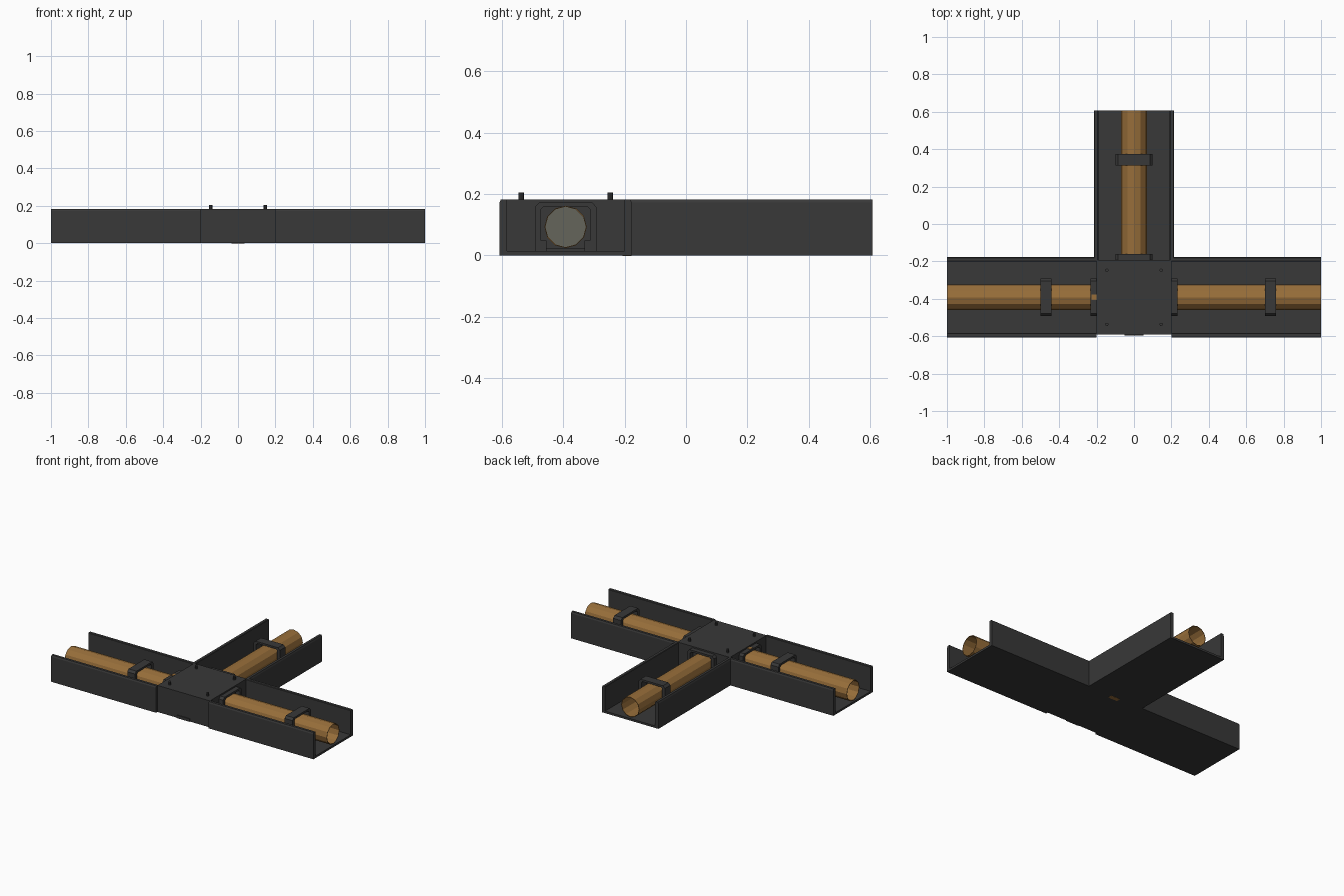
import bpy, bmesh, math
from mathutils import Matrix

if "Cube" in bpy.data.objects:
    bpy.data.objects.remove(bpy.data.objects["Cube"])

HUB_Y = -0.392
PIPE_Z = 0.093


def material(name, rgb):
    m = bpy.data.materials.new(name)
    m.diffuse_color = (*rgb, 1)
    m.use_nodes = True
    m.node_tree.nodes["Principled BSDF"].inputs["Base Color"].default_value = m.diffuse_color
    return m


DARK = material("dark_grey", (0.040, 0.040, 0.040))
GOLD = material("brass", (0.31, 0.155, 0.042))
GREY = material("pale_grey", (0.13, 0.13, 0.105))


def finish(bm, name, mat, matrix=Matrix()):
    bmesh.ops.recalc_face_normals(bm, faces=bm.faces)
    me = bpy.data.meshes.new(name)
    bm.to_mesh(me)
    bm.free()
    me.materials.append(mat)
    ob = bpy.data.objects.new(name, me)
    ob.matrix_world = matrix
    bpy.context.collection.objects.link(ob)
    return ob


def box(name, mat, x, y, z, matrix=Matrix()):
    bm = bmesh.new()
    bmesh.ops.create_cube(bm, size=1)
    for v in bm.verts:
        for i, (a, b) in enumerate((x, y, z)):
            v.co[i] = a + (v.co[i] + 0.5) * (b - a)
    return finish(bm, name, mat, matrix)


def extrude(name, mat, half, x0, x1, matrix):
    """Mirror a half profile of (y, z) points and extrude it along x."""
    pts = half + [(-y, z) for y, z in reversed(half)]
    bm = bmesh.new()
    a = [bm.verts.new((x0, y, z)) for y, z in pts]
    b = [bm.verts.new((x1, y, z)) for y, z in pts]
    n = len(half)
    for i in range(len(pts)):
        j = (i + 1) % len(pts)
        bm.faces.new((a[i], a[j], b[j], b[i]))
    # end caps as matching quads across the profile
    bmesh.ops.triangle_fill(bm, use_beauty=True, edges=[
        bm.edges.get((r[i], r[(i + 1) % len(pts)])) for r in (a,) for i in range(len(pts))])
    bmesh.ops.triangle_fill(bm, use_beauty=True, edges=[
        bm.edges.get((b[i], b[(i + 1) % len(pts)])) for i in range(len(pts))])
    return finish(bm, name, mat, matrix)


def tube(name, mat, x0, x1, r, wall, sides, matrix):
    """Open-ended faceted pipe along x."""
    bm = bmesh.new()
    rings = []
    for x, rad in ((x0, r), (x1, r), (x1, r - wall), (x0, r - wall)):
        rings.append([bm.verts.new((x, rad * math.cos(math.tau * k / sides),
                                    PIPE_Z + rad * math.sin(math.tau * k / sides)))
                      for k in range(sides)])
    for i in range(4):
        p, q = rings[i], rings[(i + 1) % 4]
        for k in range(sides):
            m = (k + 1) % sides
            bm.faces.new((p[k], p[m], q[m], q[k]))
    return finish(bm, name, mat, matrix)


def disc(name, mat, x, r, sides, matrix):
    bm = bmesh.new()
    bmesh.ops.create_cone(bm, cap_ends=True, segments=sides, radius1=r, radius2=r, depth=0.004,
                          matrix=Matrix.Translation((x, 0, PIPE_Z)) @ Matrix.Rotation(math.pi / 2, 4, 'Y'))
    return finish(bm, name, mat, matrix)


# Half profiles: open tray, and the arch used by collar and clamp
TRAY = [(0.215, 0), (0.215, 0.172), (0.211, 0.183), (0.194, 0.183), (0.191, 0.180), (0.191, 0.014)]
ARCH = [(0.080, 0.012), (0.100, 0.012), (0.100, 0.158), (0.086, 0.173)]
ARCH_IN = [(0.070, 0.160), (0.080, 0.150)]


def arch(name, x0, x1, m):
    half = [ARCH_IN[0], ARCH_IN[1]] + ARCH
    extrude(name, DARK, half, x0, x1, m)


# Hub with four pins and a small front plate
hub = Matrix.Translation((0, HUB_Y, 0))
box("hub", DARK, (-0.2, 0.2), (-0.2, 0.2), (0, 0.183), hub)
for sx in (-1, 1):
    for sy in (-1, 1):
        bm = bmesh.new()
        bmesh.ops.create_cone(bm, cap_ends=True, segments=8, radius1=0.009, radius2=0.009, depth=0.03,
                              matrix=Matrix.Translation((sx * 0.145, sy * 0.145, 0.190)))
        finish(bm, "hub_pin", DARK, hub)
box("front_plate", DARK, (-0.05, 0.05), (-0.205, -0.2), (0, 0.02), hub)

# Three equal arms turned about the hub: tray, pipe, collar, clamp
for side, angle, clamp_x in (("right", 0, 0.73), ("back", 90, 0.735), ("left", 180, 0.47)):
    m = hub @ Matrix.Rotation(math.radians(angle), 4, 'Z')
    extrude(side + "_tray", DARK, TRAY, 0.2, 1.0, m)
    tube(side + "_pipe", GOLD, 0.2, 1.0, 0.069, 0.003, 12, m)
    disc(side + "_pipe_plug", GREY, 0.204, 0.067, 12, m)
    arch(side + "_collar", 0.2, 0.232, m)
    box(side + "_collar_sill", DARK, (0.2, 0.232), (-0.08, 0.08), (0.012, 0.022), m)
    arch(side + "_clamp", clamp_x - 0.03, clamp_x + 0.03, m)
    for s in (-1, 1):
        y = sorted((s * 0.062, s * 0.08))
        box(side + "_clamp_foot", DARK, (clamp_x - 0.03, clamp_x + 0.03), y, (0.012, 0.048), m)

# Brass locating tabs: on top of the left collar, under the back one
box("left_tab", GOLD, (-0.226, -0.2), (-0.014, 0.014), (0.165, 0.176), hub)
box("back_tab", GOLD, (-0.035, 0.035), (0.185, 0.215), (-0.001, 0.01), hub)
